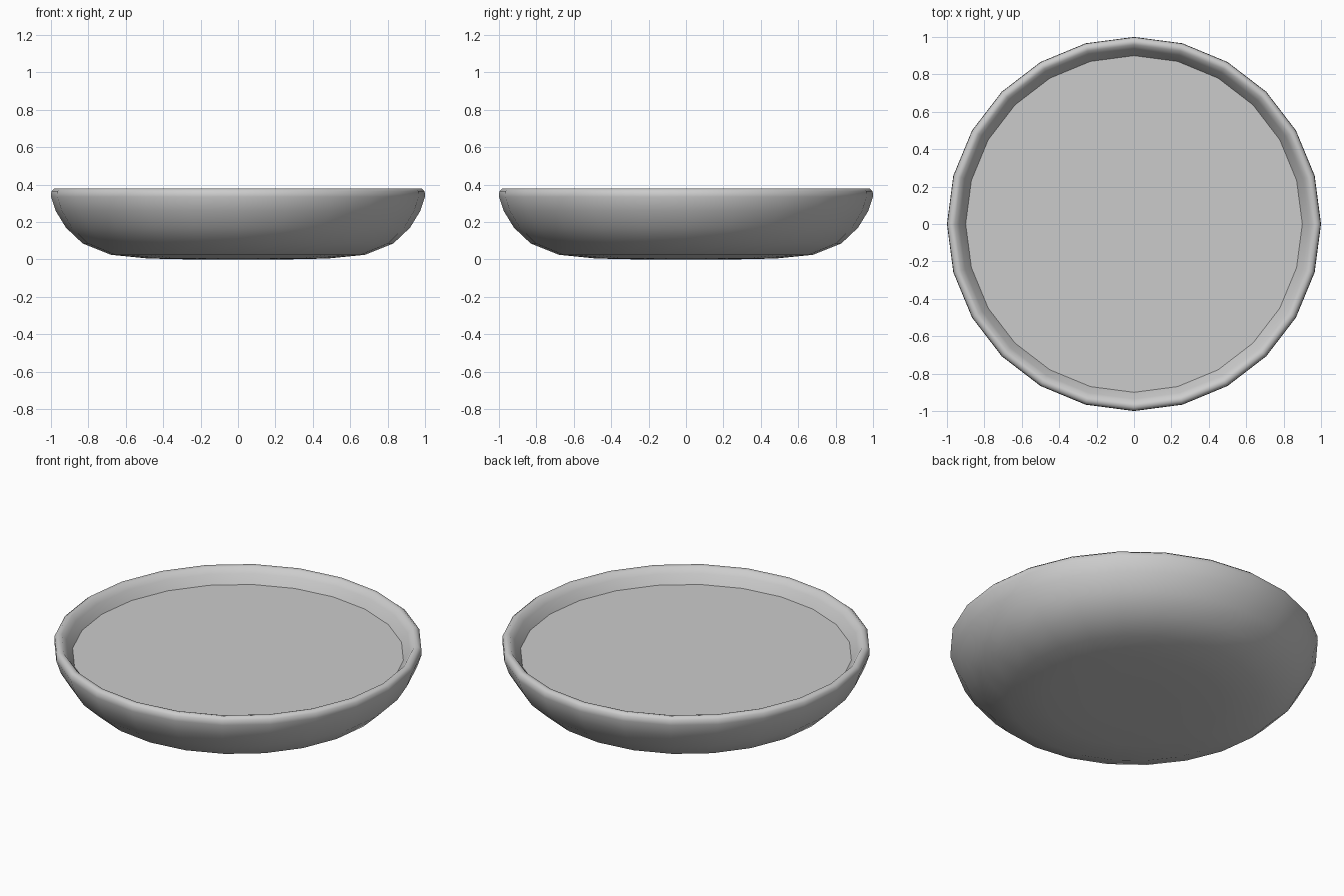
import bpy, bmesh, math

if "Cube" in bpy.data.objects:
    bpy.data.objects.remove(bpy.data.objects["Cube"])

SIDES = 24


def lathe(name, profile):
    """Revolve an (r, z) profile that starts and ends on the z axis."""
    bm = bmesh.new()
    rings = []
    for r, z in profile:
        if r == 0:
            rings.append([bm.verts.new((0, 0, z))] * SIDES)
        else:
            rings.append([bm.verts.new((r * math.cos(2 * math.pi * i / SIDES),
                                        r * math.sin(2 * math.pi * i / SIDES), z))
                          for i in range(SIDES)])
    for a, b in zip(rings, rings[1:]):
        for i in range(SIDES):
            j = (i + 1) % SIDES
            bm.faces.new(dict.fromkeys((a[i], a[j], b[j], b[i])))
    if len(rings) > 2:
        bmesh.ops.recalc_face_normals(bm, faces=bm.faces)
    mesh = bpy.data.meshes.new(name)
    bm.to_mesh(mesh)
    bm.free()
    mesh.shade_smooth()
    obj = bpy.data.objects.new(name, mesh)
    bpy.context.collection.objects.link(obj)
    return obj


# Bowl shell: rounded outside, soft rim, inner wall and floor
lathe("bowl", [
    (0, 0), (0.25, 0), (0.48, 0.005), (0.68, 0.025), (0.83, 0.085),
    (0.92, 0.17), (0.975, 0.26), (1.0, 0.335), (0.998, 0.365), (0.98, 0.38),
    (0.958, 0.376), (0.935, 0.345), (0.90, 0.295), (0.86, 0.21),
    (0.78, 0.13), (0.64, 0.075), (0.46, 0.055), (0, 0.05)])

# Flat filling surface inside the bowl
lathe("filling", [(0.90, 0.295), (0, 0.295)])
